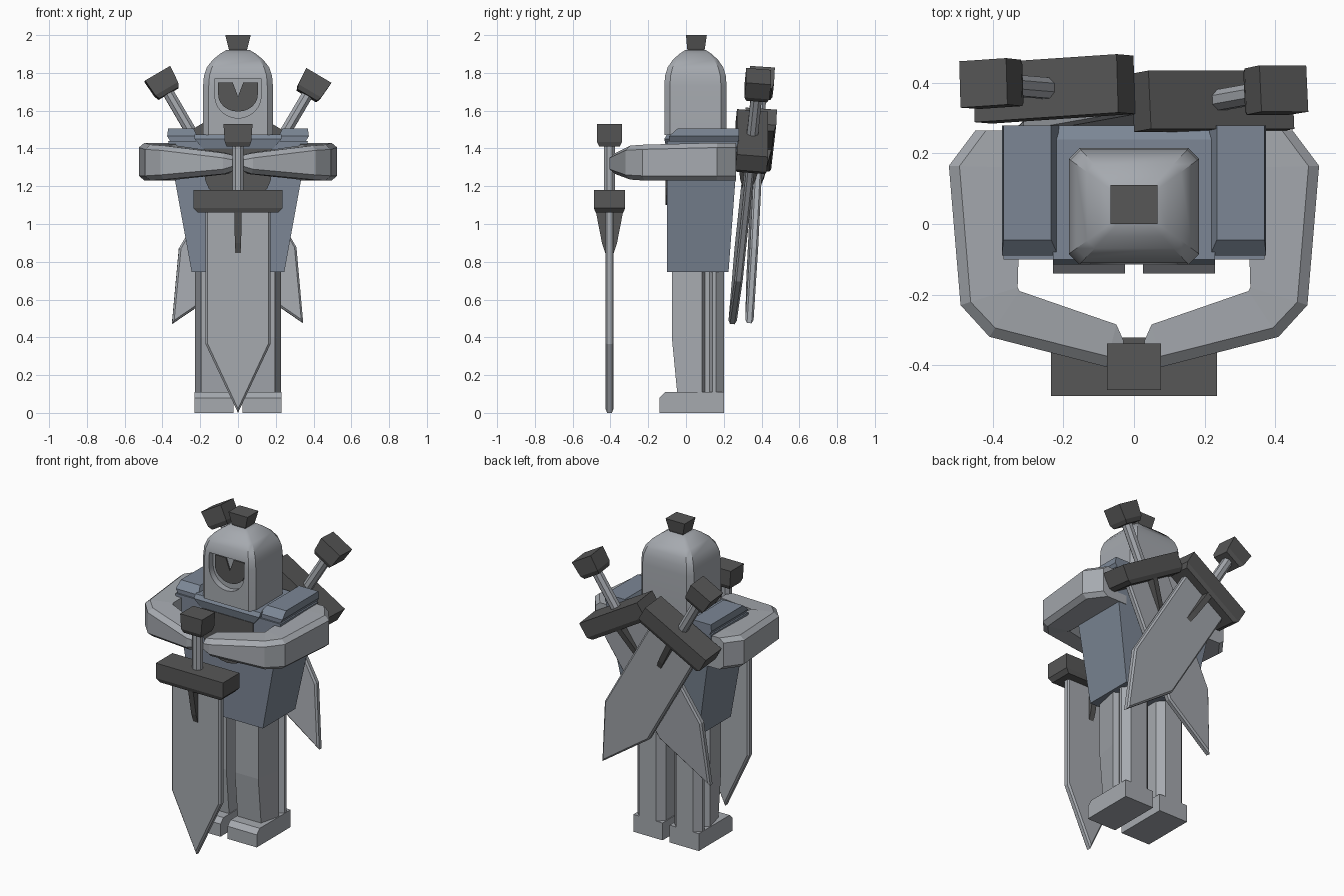
import bpy, bmesh, math
from mathutils import Vector, Matrix

if "Cube" in bpy.data.objects:
    bpy.data.objects.remove(bpy.data.objects["Cube"])


def material(name, rgb):
    m = bpy.data.materials.new(name)
    m.diffuse_color = (*rgb, 1)
    m.use_nodes = True
    m.node_tree.nodes["Principled BSDF"].inputs["Base Color"].default_value = m.diffuse_color
    return m


STEEL = material("light steel", (0.38, 0.40, 0.43))
BLUE = material("blue grey armour", (0.20, 0.24, 0.30))
DARK = material("dark iron", (0.095, 0.095, 0.095))


def loft(name, rings, mat, matrix=None):
    """Closed solid through rings that all have the same number of points."""
    bm = bmesh.new()
    vs = [[bm.verts.new(p) for p in r] for r in rings]
    n = len(rings[0])
    for a, b in zip(vs, vs[1:]):
        for i in range(n):
            j = (i + 1) % n
            bm.faces.new((a[i], a[j], b[j], b[i]))
    bm.faces.new(vs[0])
    bm.faces.new(vs[-1])
    if matrix:
        bm.transform(matrix)
    bmesh.ops.recalc_face_normals(bm, faces=bm.faces)
    me = bpy.data.meshes.new(name)
    bm.to_mesh(me)
    bm.free()
    me.materials.append(mat)
    ob = bpy.data.objects.new(name, me)
    bpy.context.collection.objects.link(ob)
    return ob


def rect(x0, x1, y0, y1, z):
    return [(x0, y0, z), (x1, y0, z), (x1, y1, z), (x0, y1, z)]


def block(hx, hy, z):
    return rect(-hx, hx, -hy, hy, z)


def plate(name, outline, y0, y1, mat):
    return loft(name, [[(x, y, z) for x, z in outline] for y in (y0, y1)], mat)


def u_shape(w, top, mid, bottom, notch=0.0):
    pts = [(w * math.cos(t), mid - (mid - bottom) * math.sin(t))
           for t in [math.pi * i / 12 for i in range(13)]]
    pts.append((-w, top))
    if notch:
        pts += [(-notch, top), (0, top - 0.075), (notch, top)]
    return pts + [(w, top)]


# Swords: built point down with the tip at the origin
def sword(name, tip, up, side):
    u = Vector(up).normalized()
    g = Vector(side)
    g = (g - u * g.dot(u)).normalized()
    m = Matrix((g, u.cross(g), u)).transposed().to_4x4()
    m.translation = tip

    def blade(y, e):
        w = 0.172 - e
        return [(0, y, 2.2 * e), (w, y, 0.365 + e * 0.4), (w, y, 1.09),
                (-w, y, 1.09), (-w, y, 0.365 + e * 0.4)]

    loft(name + "_blade", [blade(-0.022, 0.01), blade(-0.012, 0),
                           blade(0.012, 0), blade(0.022, 0.01)], STEEL, m)
    loft(name + "_spike", [block(0.016, 0.02, 0.84), block(0.017, 0.04, 0.9),
                           block(0.018, 0.075, 1.08)], DARK, m)
    loft(name + "_guard", [block(0.213, 0.073, 1.06), block(0.236, 0.083, 1.085),
                           block(0.236, 0.083, 1.18)], DARK, m)
    grip = [(0.032 * math.cos(math.pi * (i + .5) / 4),
             0.032 * math.sin(math.pi * (i + .5) / 4)) for i in range(8)]
    loft(name + "_grip", [[(x, y, z) for x, y in grip] for z in (1.17, 1.43)], STEEL, m)
    loft(name + "_pommel", [block(0.06, 0.055, 1.41), block(0.07, 0.066, 1.435),
                            block(0.077, 0.066, 1.53)], DARK, m)


sword("front_sword", (0, -0.405, 0), (0, 0, 1), (1, 0, 0))
sword("back_sword_outer", (0.345, 0.335, 0.475), (-0.77, 0.065, 1.315), (0.866, 0.058, 0.5))
sword("back_sword_inner", (-0.35, 0.245, 0.47), (0.78, 0.14, 1.32), (0.866, 0.0, -0.5))

# Torso, widening upward, with collar
loft("torso", [rect(-0.245, 0.245, -0.1, 0.225, 0.745),
               rect(-0.335, 0.335, -0.1, 0.262, 1.24),
               rect(-0.37, 0.37, -0.1, 0.275, 1.44)], BLUE)
loft("collar", [rect(-0.17, 0.17, -0.1, 0.25, 1.38),
                rect(-0.23, 0.23, -0.115, 0.28, 1.45),
                rect(-0.23, 0.23, -0.10, 0.24, 1.475)], BLUE)
plate("chest_emblem", u_shape(0.18, 1.4, 1.28, 1.1), -0.108, -0.09, DARK)

# Helm with rounded dome
def helm_ring(s, z, t=None):
    hx, hy, c = 0.185 * s, 0.165 * (t or s), 0.03 * s
    return [(x, y + 0.05, z) for x, y in
            ((c - hx, -hy), (hx - c, -hy), (hx, c - hy), (hx, hy - c),
             (hx - c, hy), (c - hx, hy), (-hx, hy - c), (-hx, c - hy))]


helm = loft("helm", [helm_ring(s, z) for s, z in
                     ((1, 1.47), (1, 1.73), (0.975, 1.785), (0.89, 1.83),
                      (0.72, 1.87), (0.52, 1.9), (0.34, 1.92))], STEEL)
cutter = plate("visor_cutter", u_shape(0.123, 1.77, 1.68, 1.56), -0.2, -0.075, STEEL)
cutter.hide_render = True
mod = helm.modifiers.new("visor", 'BOOLEAN')
mod.operation = 'DIFFERENCE'
mod.object = cutter
bpy.context.view_layer.objects.active = helm
helm.select_set(True)
bpy.ops.object.modifier_apply(modifier="visor")
bpy.data.objects.remove(cutter)
bpy.ops.object.shade_smooth_by_angle(angle=math.radians(32))
plate("visor_face", u_shape(0.105, 1.75, 1.685, 1.595, 0.028), -0.083, -0.074, DARK)
loft("crest", [rect(-0.04, 0.04, 0.012, 0.092, 1.905),
               rect(-0.05, 0.05, 0.006, 0.1, 1.93),
               rect(-0.067, 0.067, 0.0, 0.11, 2.0)], DARK)

for s, side in ((1, "right"), (-1, "left")):
    flip = Matrix.Diagonal((s, 1, 1, 1))

    # Shoulder pads with sloped fronts
    loft(side + "_shoulder_pad", [rect(0.21, 0.36, -0.09, 0.28, 1.44),
                                  rect(0.215, 0.375, -0.09, 0.28, 1.465),
                                  rect(0.235, 0.37, -0.045, 0.28, 1.505)], BLUE, flip)

    # Bent arms reaching the sword grip: inner point, outer point, low, high
    path = [((0.28, 0.265), (0.45, 0.265), 1.23, 1.43),
            ((0.32, 0.16), (0.525, 0.165), 1.23, 1.43),
            ((0.33, -0.18), (0.492, -0.23), 1.23, 1.42),
            ((0.325, -0.19), (0.41, -0.32), 1.235, 1.415),
            ((0.05, -0.285), (0.08, -0.405), 1.265, 1.375),
            ((0.03, -0.33), (0.03, -0.395), 1.28, 1.365)]
    rings = []
    for a, b, lo, hi in path:
        a, b = Vector(a), Vector(b)
        c = b + (a - b).normalized() * 0.03
        rings.append([(*a, lo), (*c, lo), (*b, lo + 0.025),
                      (*b, hi - 0.025), (*c, hi), (*a, hi)])
    loft(side + "_arm", rings, STEEL, flip)

    # Legs with a side groove and chamfered back corner
    def leg(front, z):
        return [(x, y, z) for x, y in
                ((0.03, front), (0.195, front), (0.228, 0.085), (0.195, 0.1),
                 (0.195, 0.125), (0.228, 0.14), (0.228, 0.16), (0.19, 0.2),
                 (0.07, 0.2), (0.03, 0.16))]
    loft(side + "_leg", [leg(-0.045, 0.09), leg(-0.075, 0.4), leg(-0.075, 0.78)],
         STEEL, flip)

    # Boots
    boot = [(-0.14, 0), (-0.14, 0.08), (-0.11, 0.11), (0.2, 0.11), (0.2, 0)]
    loft(side + "_boot", [[(x, y, z) for y, z in boot] for x in (0.025, 0.23)],
         STEEL, flip)
